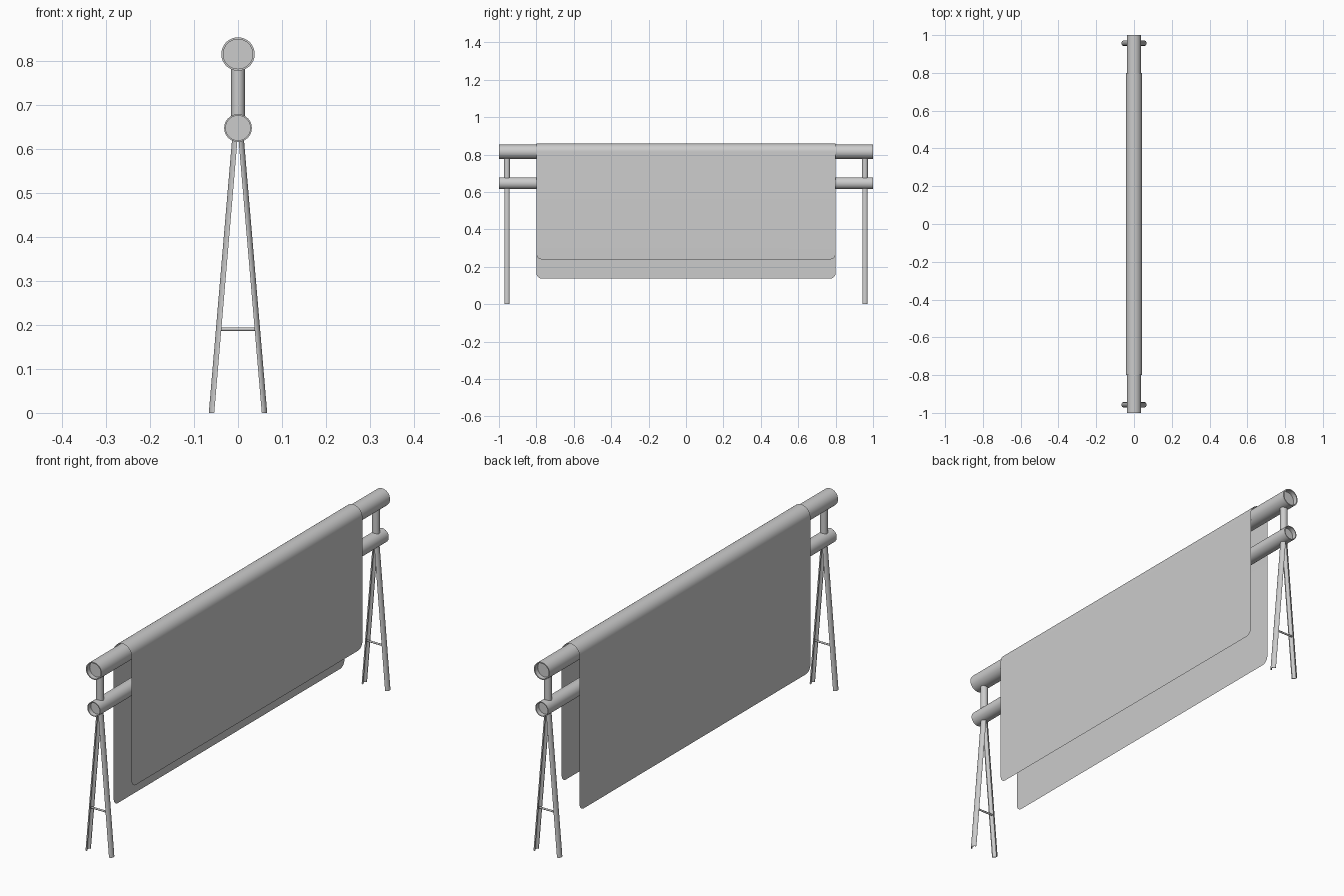
import bpy, bmesh, math

if "Cube" in bpy.data.objects:
    bpy.data.objects.remove(bpy.data.objects["Cube"])

grey = bpy.data.materials.new("light_grey")
grey.diffuse_color = (0.6, 0.6, 0.6, 1)
grey.use_nodes = True
grey.node_tree.nodes["Principled BSDF"].inputs["Base Color"].default_value = grey.diffuse_color


def finish(bm, name, recalc=True):
    if recalc:
        bmesh.ops.recalc_face_normals(bm, faces=bm.faces)
    mesh = bpy.data.meshes.new(name)
    bm.to_mesh(mesh)
    bm.free()
    mesh.materials.append(grey)
    ob = bpy.data.objects.new(name, mesh)
    bpy.context.collection.objects.link(ob)
    bpy.ops.object.select_all(action='DESELECT')
    ob.select_set(True)
    bpy.context.view_layer.objects.active = ob
    bpy.ops.object.shade_smooth_by_angle(angle=math.radians(35))
    return ob


def bridge(bm, a, b, closed=True):
    n = len(a)
    for i in range(n if closed else n - 1):
        j = (i + 1) % n
        bm.faces.new((a[i], a[j], b[j], b[i]))


def rail(name, z, outer, inner, sides=32):
    """Pole along y with a shallow recess at each end."""
    bm = bmesh.new()
    rings = []
    for r, y in ((inner, -0.98), (inner, -1), (outer, -1),
                 (outer, 1), (inner, 1), (inner, 0.98)):
        rings.append([bm.verts.new((r * math.cos(2 * math.pi * i / sides), y,
                                    z + r * math.sin(2 * math.pi * i / sides)))
                      for i in range(sides)])
    for a, b in zip(rings, rings[1:]):
        bridge(bm, a, b)
    bm.faces.new(rings[0])
    bm.faces.new(rings[-1])
    finish(bm, name)


def rod(name, loc, radius, length, rot=(0, 0, 0), sides=24):
    bm = bmesh.new()
    bmesh.ops.create_cone(bm, cap_ends=True, segments=sides, radius1=radius,
                          radius2=radius, depth=length)
    ob = finish(bm, name)
    ob.location = loc
    ob.rotation_euler = rot


def split_leg(name, side, y, outer=0.0145, inner=0.011, n=12):
    """Half of a split pole, splayed outwards and cut level at the floor."""
    bm = bmesh.new()
    angles = [math.pi * (i / n - 0.5) for i in range(n + 1)]
    section = [(outer * math.cos(a), outer * math.sin(a)) for a in angles]
    section += [(inner * math.cos(a), inner * math.sin(a)) for a in reversed(angles)]
    loops = [[bm.verts.new((side * (x0 + px * 0.85), y + py, z)) for px, py in section]
             for x0, z in ((0.054, 0), (0.0, 0.635))]
    bridge(bm, *loops)
    bm.faces.new(loops[0])
    bm.faces.new(loops[1])
    finish(bm, name)


# Two horizontal poles
rail("top_rail", 0.815, 0.038, 0.0335)
rail("lower_rail", 0.647, 0.0315, 0.028)

# End stands: post, split legs and spreader
for end, y in (("front", -0.957), ("back", 0.957)):
    rod(end + "_post", (0, y, 0.731), 0.0155, 0.13)
    for side, label in ((-1, "left"), (1, "right")):
        split_leg(f"{end}_{label}_leg", side, y)
    rod(end + "_spreader", (0, y, 0.19), 0.004, 0.084, (0, math.pi / 2, 0), 12)

# Cloth draped over the top rail, longer on the left side
bm = bmesh.new()
W, R, ZC, C = 0.8, 0.0435, 0.815, 0.03
rows = []
for i in range(25):
    a = math.pi * i / 24
    rows.append([bm.verts.new((R * math.cos(a), y, ZC + R * math.sin(a))) for y in (W, -W)])
for a, b in zip(rows, rows[1:]):
    bridge(bm, a, b, closed=False)
for row, x, bottom in ((rows[0], R, 0.24), (rows[-1], -R, 0.137)):
    hem = []
    for s, start in ((-1, 0), (1, 1)):     # rounded lower corners
        for k in range(9):
            t = math.pi / 2 * (k if start == 0 else 8 - k) / 8
            hem.append(bm.verts.new((x, s * (W - C + C * math.cos(t)),
                                     bottom + C - C * math.sin(t))))
    loop = [row[0], row[1]] + hem
    bm.faces.new(loop if x < 0 else loop[::-1])
bmesh.ops.recalc_face_normals(bm, faces=bm.faces)
bm.normal_update()
if sum(f.normal.z for f in bm.faces) < 0:
    bmesh.ops.reverse_faces(bm, faces=bm.faces)
finish(bm, "cloth", recalc=False)
